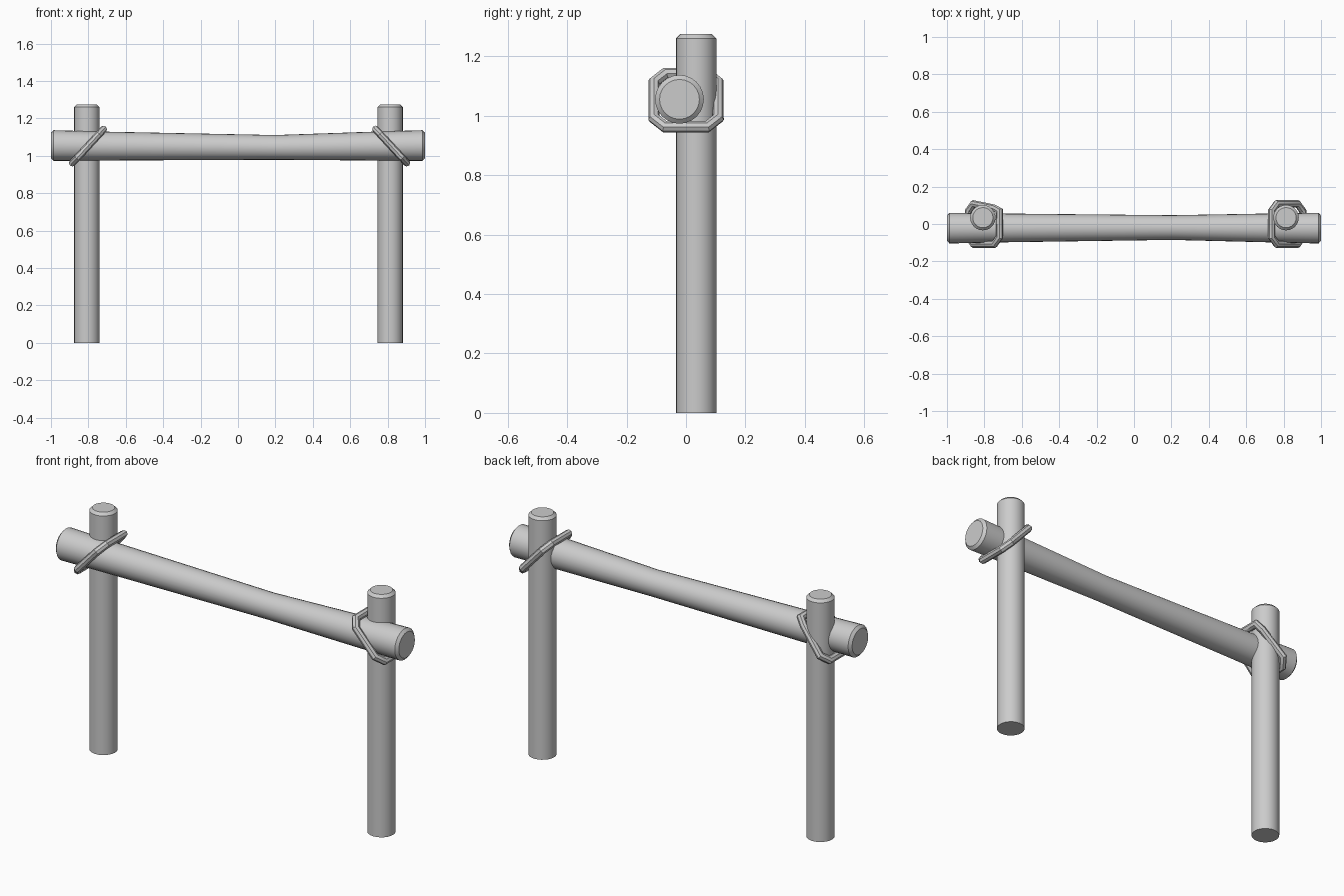
import bpy, bmesh
from math import cos, sin, tau, radians
from mathutils import Vector

cube = bpy.data.objects.get("Cube")
if cube:
    bpy.data.objects.remove(cube, do_unlink=True)

grey = bpy.data.materials.new("plain_grey")
grey.use_nodes = True
grey.diffuse_color = (0.6, 0.6, 0.6, 1)
grey.node_tree.nodes["Principled BSDF"].inputs["Base Color"].default_value = (0.6, 0.6, 0.6, 1)


def finish(name, bm):
    """Turn a bmesh into a smooth object with sharp rims."""
    bmesh.ops.recalc_face_normals(bm, faces=bm.faces)
    mesh = bpy.data.meshes.new(name)
    bm.to_mesh(mesh)
    bm.free()
    mesh.materials.append(grey)
    obj = bpy.data.objects.new(name, mesh)
    bpy.context.collection.objects.link(obj)
    bpy.ops.object.select_all(action="DESELECT")
    obj.select_set(True)
    bpy.context.view_layer.objects.active = obj
    bpy.ops.object.shade_smooth_by_angle(angle=radians(35))
    return obj


def bridge(bm, a, b):
    for i in range(len(a)):
        j = (i + 1) % len(a)
        bm.faces.new((a[i], a[j], b[j], b[i]))


def log(name, sections, u, v, sides=24):
    """Loft circles, given as (centre, radius), and cap both ends."""
    bm = bmesh.new()
    rings = [[bm.verts.new(Vector(c) + r * (cos(tau * i / sides) * u + sin(tau * i / sides) * v))
              for i in range(sides)] for c, r in sections]
    for a, b in zip(rings, rings[1:]):
        bridge(bm, a, b)
    bm.faces.new(rings[0])
    bm.faces.new(rings[-1])
    return finish(name, bm)


def rope(name, points, normal, radius=0.019, sides=8):
    """Closed tube with mitred corners around a flat loop of points."""
    bm = bmesh.new()
    rings = []
    for k, p in enumerate(points):
        before = (p - points[k - 1]).normalized()
        after = (points[(k + 1) % len(points)] - p).normalized()
        side = (before + after).normalized().cross(normal)
        mitre = side / max(0.6, side.dot(after.cross(normal)))
        rings.append([bm.verts.new(p + radius * (cos(tau * i / sides) * mitre + sin(tau * i / sides) * normal))
                      for i in range(sides)])
    for k in range(len(rings)):
        bridge(bm, rings[k - 1], rings[k])
    return finish(name, bm)


X, Y, Z = Vector((1, 0, 0)), Vector((0, 1, 0)), Vector((0, 0, 1))

# Upright posts with a chamfered top
for name, x in (("right_post", -0.808), ("left_post", 0.813)):
    log(name, [((x, 0.034, z), r) for z, r in ((0, 0.068), (1.26, 0.068), (1.274, 0.054))], X, Y)

# Crossbar, slimmer near the middle, with chamfered ends
log("crossbar", [
    ((-1, -0.022, 1.055), 0.067), ((-0.987, -0.022, 1.055), 0.082),
    ((-0.7, -0.021, 1.052), 0.077), ((0.2, -0.019, 1.045), 0.066),
    ((0.72, -0.021, 1.052), 0.077), ((0.987, -0.022, 1.055), 0.082),
    ((1, -0.022, 1.055), 0.067)], Y, Z)

# Slanted rope lashings, high on the inner side of each post
loop = [(1, -0.07), (1, 0.07), (0.67, 0.108), (-0.67, 0.108),
        (-1, 0.07), (-1, -0.07), (-0.67, -0.108), (0.67, -0.108)]
for name, x, m in (("right_lashing", -0.802, -1), ("left_lashing", 0.819, 1)):
    pts = [Vector((x - m * 0.083 * s, y, 1.052 + 0.09 * s)) for s, y in loop]
    if m < 0:
        pts[2].y = 0.085  # this loop hugs its post more tightly at the back
    rope(name, pts, Vector((m * 0.09, 0, 0.083)).normalized())
